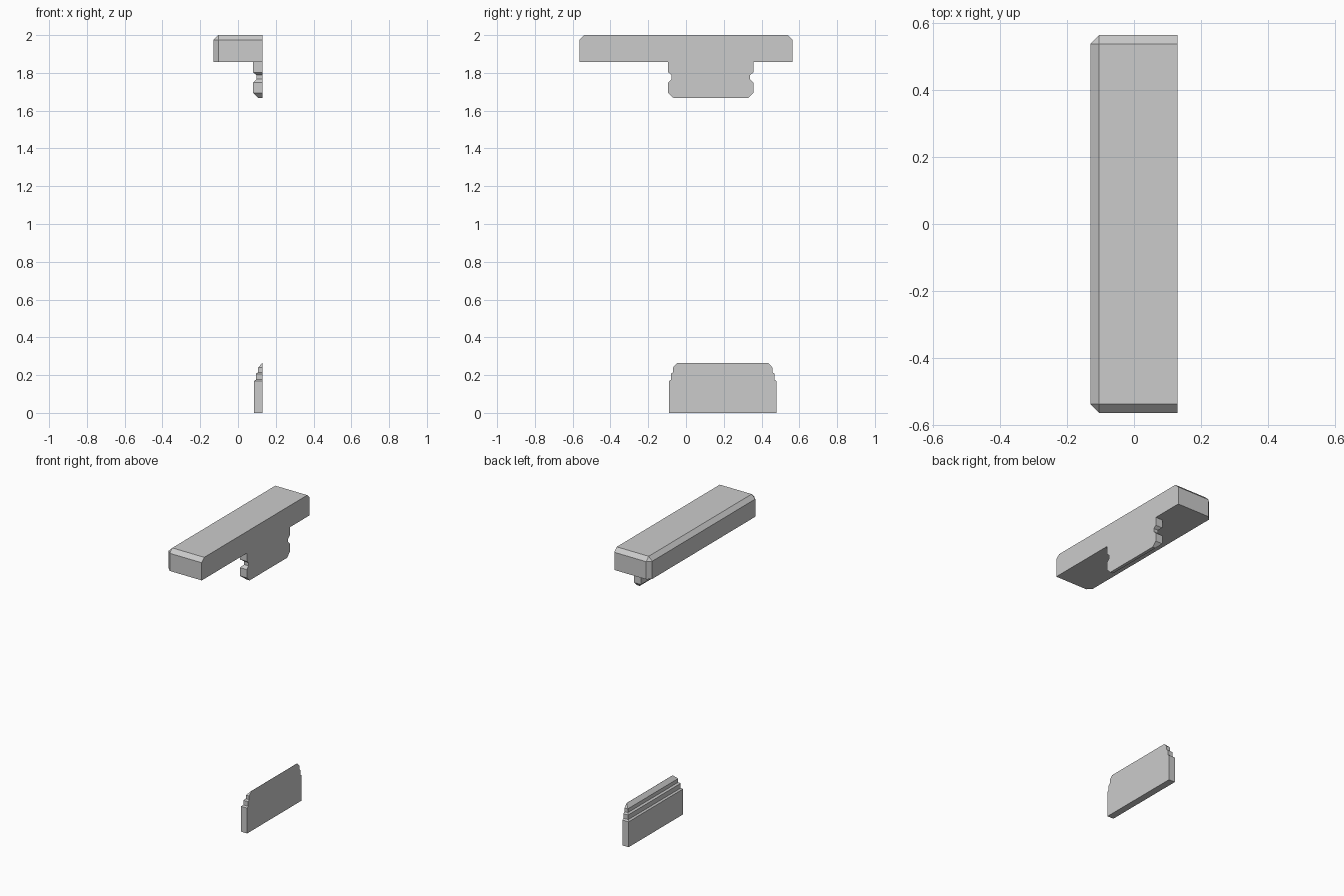
import bpy, bmesh

if "Cube" in bpy.data.objects:
    bpy.data.objects.remove(bpy.data.objects["Cube"])

BACK = 0.13  # flat plane shared by the backs of all parts


def finish(name, bm):
    bmesh.ops.recalc_face_normals(bm, faces=bm.faces)
    mesh = bpy.data.meshes.new(name)
    bm.to_mesh(mesh)
    bm.free()
    obj = bpy.data.objects.new(name, mesh)
    bpy.context.collection.objects.link(obj)
    return obj


def mitred_moulding(name, x0, y0, y1, profile):
    """Sweep an (inset, height) profile round three sides, flat at the back."""
    bm = bmesh.new()
    rings = [[bm.verts.new(p) for p in ((BACK, y0 + d, z), (x0 + d, y0 + d, z),
                                        (x0 + d, y1 - d, z), (BACK, y1 - d, z))]
             for d, z in profile]
    for a, b in zip(rings, rings[1:]):
        for i in range(3):
            bm.faces.new((a[i], a[i + 1], b[i + 1], b[i]))
    bm.faces.new(rings[0])
    bm.faces.new(rings[-1])
    # single flat back outline
    bm.faces.new([r[0] for r in rings] + [r[3] for r in reversed(rings)])
    return finish(name, bm)


# Shelf slab: chamfered on top and front corners, square at the back
bm = bmesh.new()
bmesh.ops.create_cube(bm, size=1)
for v in bm.verts:
    v.co.x *= 2 * BACK
    v.co.y *= 1.13
    v.co.z = 1.9285 + v.co.z * 0.143


def chamfered(e):
    a, b = (v.co for v in e.verts)
    top = a.z > 1.95 and b.z > 1.95
    at_back = a.x > 0 and b.x > 0
    front_corner = a.x < 0 and b.x < 0 and abs(a.z - b.z) > 0.01
    return (top and not at_back) or front_corner


bmesh.ops.bevel(bm, geom=[e for e in bm.edges if chamfered(e)], offset=0.026,
                offset_type='OFFSET', segments=1, affect='EDGES', profile=0.5)
finish("shelf_slab", bm)

# Bracket under the slab, with a groove and chamfered foot
mitred_moulding("under_bracket", 0.08, -0.094, 0.357, [
    (0.0, 1.858), (0.0, 1.803), (0.018, 1.788), (0.018, 1.767),
    (0.0, 1.749), (0.0, 1.694), (0.029, 1.666)])

# Stepped plinth block at floor level
mitred_moulding("base_plinth", 0.085, -0.09, 0.479, [
    (0.0, 0.0), (0.0, 0.168), (0.01, 0.176), (0.01, 0.207),
    (0.021, 0.215), (0.021, 0.24), (0.044, 0.264)])
